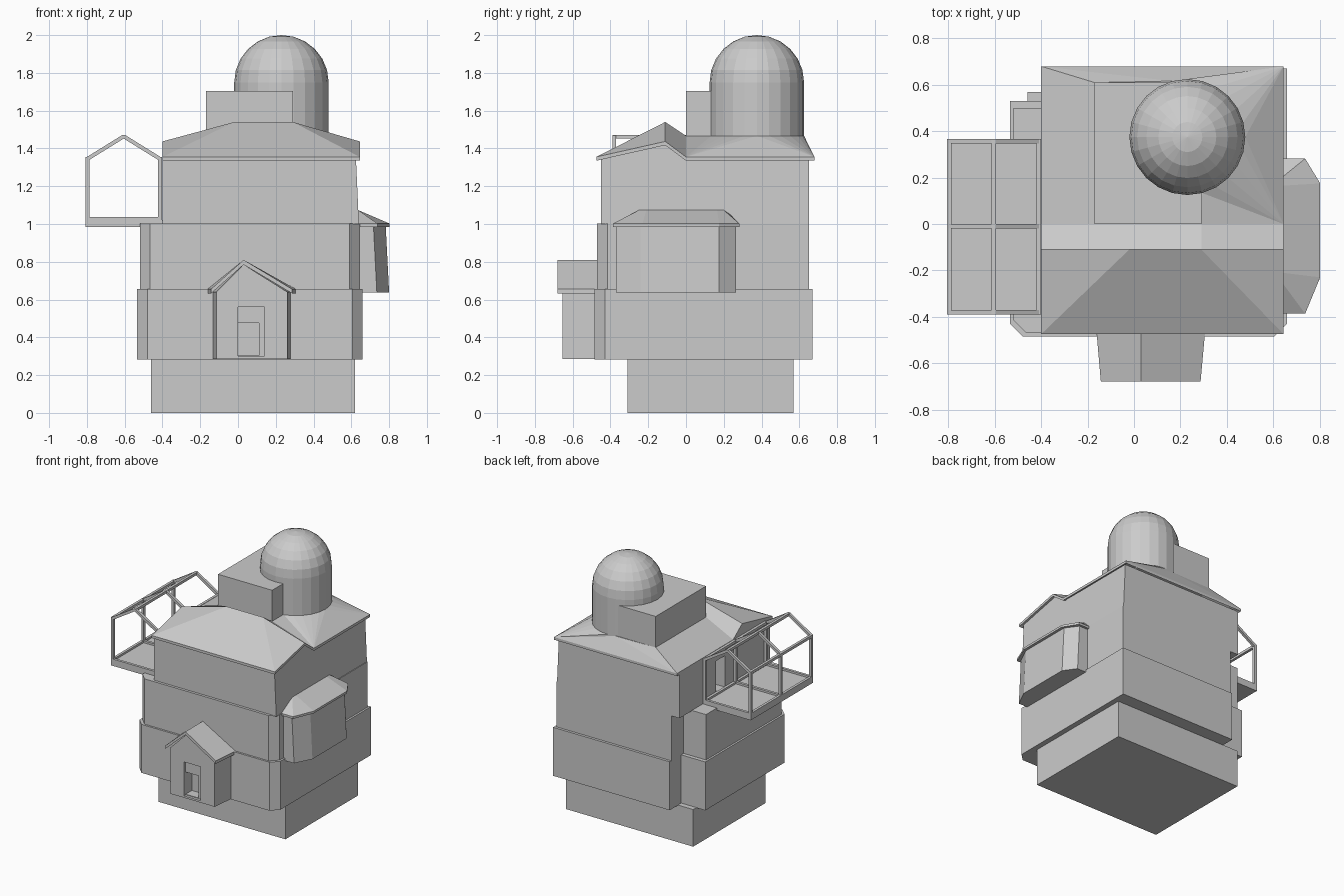
import bpy, bmesh, math
from mathutils import Vector

if "Cube" in bpy.data.objects:
    bpy.data.objects.remove(bpy.data.objects["Cube"])

stone = bpy.data.materials.new("plain grey")
stone.diffuse_color = (0.6, 0.6, 0.6, 1)
stone.use_nodes = True
stone.node_tree.nodes["Principled BSDF"].inputs["Base Color"].default_value = stone.diffuse_color


def finish(name, bm):
    bmesh.ops.recalc_face_normals(bm, faces=bm.faces)
    me = bpy.data.meshes.new(name)
    bm.to_mesh(me)
    bm.free()
    ob = bpy.data.objects.new(name, me)
    me.materials.append(stone)
    bpy.context.collection.objects.link(ob)
    return ob


def loft(name, rings):
    """Closed solid through rings of equal point count."""
    bm = bmesh.new()
    vs = [[bm.verts.new(p) for p in r] for r in rings]
    n = len(vs[0])
    for a, b in zip(vs, vs[1:]):
        for i in range(n):
            j = (i + 1) % n
            bm.faces.new((a[i], a[j], b[j], b[i]))
    bm.faces.new(vs[0])
    bm.faces.new(vs[-1])
    return finish(name, bm)


def prism(name, plan, z0, z1):
    return loft(name, [[(x, y, z) for x, y in plan] for z in (z0, z1)])


def box(name, x0, x1, y0, y1, z0, z1):
    return prism(name, [(x0, y0), (x1, y0), (x1, y1), (x0, y1)], z0, z1)


def beam(name, a, b, t=0.02):
    """Square bar between two points."""
    a, b = Vector(a), Vector(b)
    d = (b - a).normalized()
    u = d.cross(Vector((0, 1, 0)) if abs(d.y) < 0.9 else Vector((1, 0, 0))).normalized()
    v = d.cross(u)
    h = t / 2
    return loft(name, [[p + u * i * h + v * j * h for i, j in ((1, 1), (-1, 1), (-1, -1), (1, -1))]
                       for p in (a, b)])


def cut(ob, cutter):
    m = ob.modifiers.new("opening", 'BOOLEAN')
    m.operation = 'DIFFERENCE'
    m.solver = 'EXACT'
    m.object = cutter
    cutter.hide_render = True
    cutter.hide_set(True)


def storey(name, x0, x1, y0, y1, ystep, z0, z1, c=0.055):
    """Chamfered front corners, notched back left corner."""
    prism(name, [(x0, y0 + c), (x0 + c, y0), (x1 - c, y0), (x1, y0 + c), (x1, y1),
                 (-0.33, y1), (-0.33, ystep), (x0, ystep)], z0, z1)


# Base and two lower storeys
box("base", -0.46, 0.62, -0.31, 0.57, 0, 0.285)
storey("lower_storey", -0.535, 0.66, -0.485, 0.67, 0.53, 0.283, 0.655)
storey("middle_storey", -0.52, 0.645, -0.47, 0.65, 0.50, 0.654, 1.003)

# Upper storey with gabled side walls, leaning in on the right
profile = [(-0.45, 1.0), (0.65, 1.0), (0.65, 1.345), (0, 1.345), (-0.11, 1.425), (-0.45, 1.345)]
upper = loft("upper_storey", [[(-0.4, y, z) for y, z in profile],
                              [(0.64 - (z - 1) * 0.045, y, z) for y, z in profile]])
cut(upper, box("balcony_door_cutter", -0.45, -0.32, 0.10, 0.21, 1.03, 1.27))

# Main roof: front hip, valley at y = 0, and rear slopes rising to block and dome
CX, CY, R = 0.23, 0.375, 0.25
XL, XR, EZ, TZ = -0.40, 0.645, 1.355, 1.467
bm = bmesh.new()
V = lambda x, y, z: bm.verts.new((x, y, z))
f0, f1 = V(XL, -0.475, EZ), V(XR, -0.475, EZ)
r = [V(XL, -0.11, 1.437), V(-0.02, -0.11, 1.54), V(0.29, -0.11, 1.54), V(XR, -0.11, 1.437)]
v = [V(XL, 0, EZ), V(-0.17, 0, TZ), V(0.29, 0, TZ), V(XR, 0, EZ)]
b0, b1, k = V(XL, 0.68, EZ), V(XR, 0.68, EZ), V(-0.17, 0.61, TZ)
arc = [V(CX + R * math.cos(math.radians(t)), CY + R * math.sin(math.radians(t)), TZ)
       for t in range(105, -76, -15)]
faces = [(f0, f1, r[2], r[1]), (f0, r[1], r[0]), (f1, r[3], r[2]),
         (v[0], v[1], k, b0), (b0, k, arc[0]), (b0, arc[0], b1), (b1, arc[7], v[3]),
         (v[3], arc[-1], v[2])]
faces += [(r[i], r[i + 1], v[i + 1], v[i]) for i in range(3)]
faces += [(arc[i], arc[i + 1], b1 if i < 7 else v[3]) for i in range(len(arc) - 1)]
faces.append((v[1], v[2], *reversed(arc), k))
for f in faces:
    bm.faces.new(f)
bmesh.ops.recalc_face_normals(bm, faces=bm.faces)
# Drop a copy to give the eaves their thickness
top = list(bm.faces)
ext = bmesh.ops.extrude_face_region(bm, geom=top, use_keep_orig=True)
for e in ext["geom"]:
    if isinstance(e, bmesh.types.BMVert):
        e.co.z -= 0.02
finish("main_roof", bm)

# Roof block and domed tower
box("roof_block", -0.17, 0.29, 0, 0.61, 1.44, 1.705)
N = 24
levels = [(R, 1.44)] + [(R * math.cos(a), 1.75 + R * math.sin(a))
                        for a in [math.radians(15 * i) for i in range(6)]] + [(0.001, 2.0)]
loft("domed_tower", [[(CX + q * math.cos(2 * math.pi * i / N), CY + q * math.sin(2 * math.pi * i / N), z)
                      for i in range(N)] for q, z in levels])

# Right bay with faceted lean-to roof


def bay(x, o, w):
    return [(0.6, -0.37 - o), (x - 0.065, -0.37 - o), (x, -0.24 + w),
            (x, 0.175), (x - 0.065, 0.265 + o), (0.6, 0.265 + o)]


loft("bay_walls", [[(x, y, z) for x, y in bay(bx, 0, 0)] for bx, z in ((0.80, 0.637), (0.782, 0.99))])
eave = bay(0.803, 0.017, 0.01)
ridge = [(0.6, -0.27), (0.637, -0.25), (0.637, -0.21), (0.637, 0.165), (0.637, 0.2), (0.6, 0.21)]
loft("bay_roof", [[(x, y, 0.985) for x, y in eave], [(x, y, 1.002) for x, y in eave],
                  [(x, y, 1.073) for x, y in ridge]])

# Front porch, widening toward the house
MX = 0.073


def porch_ring(y, hw):
    return [(MX - hw, y, 0.285), (MX + hw, y, 0.285), (MX + hw, y, 0.64),
            (0.03, y, 0.785), (MX - hw, y, 0.64)]


porch = loft("porch", [porch_ring(-0.655, 0.188), porch_ring(-0.45, 0.21)])
cut(porch, box("porch_door_cutter", 0.0, 0.14, -0.7, -0.635, 0.30, 0.56))
cut(porch, box("porch_pane_cutter", 0.0, 0.11, -0.7, -0.56, 0.305, 0.475))


def porch_roof_ring(y, x0, x1):
    return [(x0, y, 0.632), (x0, y, 0.655), (0.03, y, 0.81), (x1, y, 0.655),
            (x1, y, 0.632), (0.03, y, 0.785)]


loft("porch_roof", [porch_roof_ring(-0.68, -0.143, 0.287), porch_roof_ring(-0.46, -0.162, 0.307)])

# Balcony floor, curb and open gabled frame
X0, XM, X1 = -0.797, -0.605, -0.413
YS = (-0.38, -0.01, 0.357)
box("balcony_floor", -0.807, -0.39, -0.39, 0.367, 0.985, 1.022)
for x in (X0, X1):
    beam("balcony_curb", (x, -0.39, 1.027), (x, 0.367, 1.027))
    beam("balcony_eave_rail", (x, -0.39, 1.345), (x, 0.367, 1.345))
beam("balcony_ridge_rail", (XM, -0.39, 1.462), (XM, 0.367, 1.462))
for y in YS:
    beam("balcony_cross_curb", (X0, y, 1.027), (X1, y, 1.027))
    for x in (X0, X1):
        beam("balcony_post", (x, y, 1.0), (x, y, 1.35))
        beam("balcony_rafter", (x, y, 1.345), (XM, y, 1.464))
